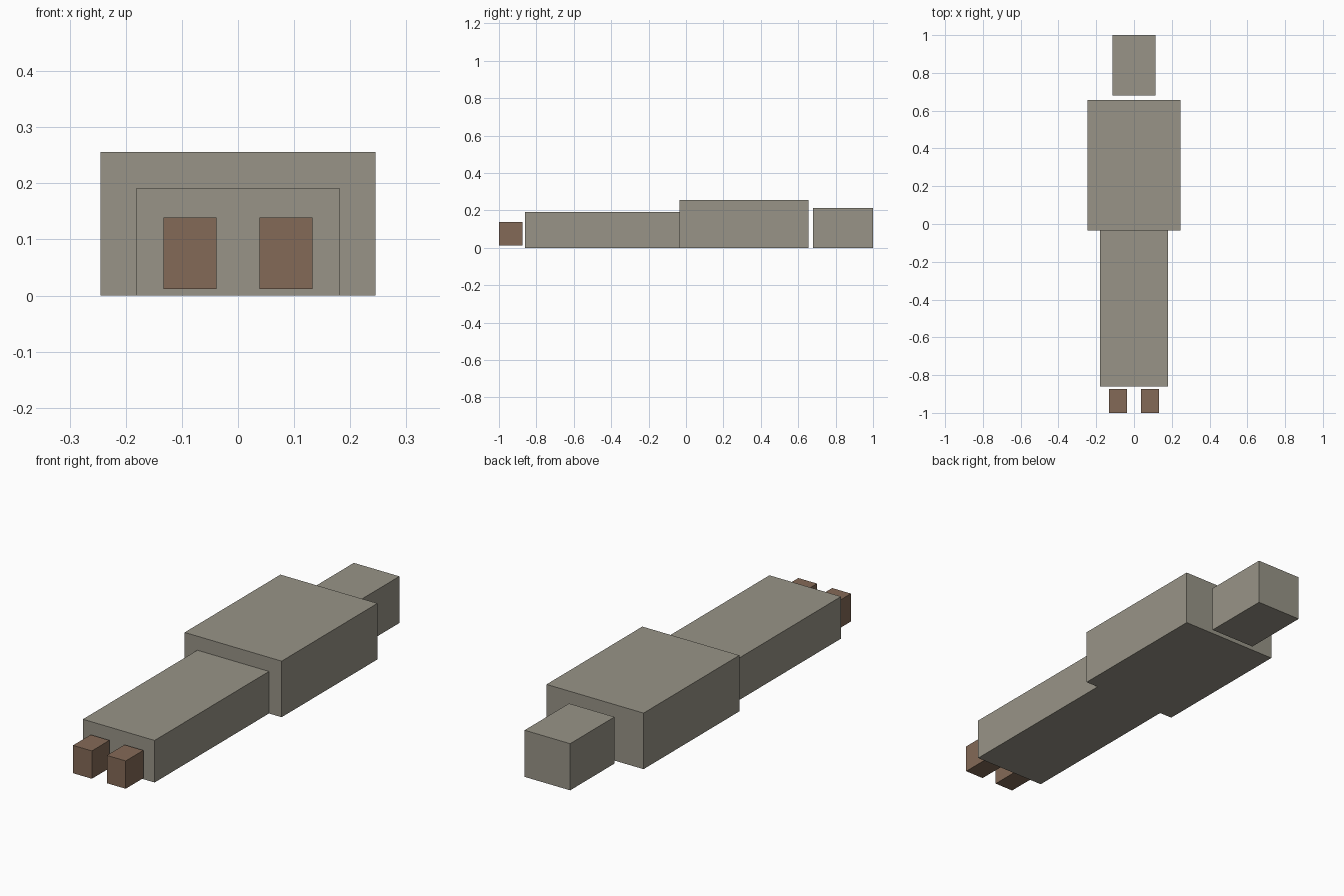
import bpy
import bmesh

if "Cube" in bpy.data.objects:
    bpy.data.objects.remove(bpy.data.objects["Cube"])


def material(name, rgb):
    m = bpy.data.materials.new(name)
    m.diffuse_color = (*rgb, 1.0)
    m.use_nodes = True
    m.node_tree.nodes["Principled BSDF"].inputs["Base Color"].default_value = m.diffuse_color
    return m


def box(name, x, y, z, mat):
    """Box from (min, max) ranges on each axis."""
    bm = bmesh.new()
    bmesh.ops.create_cube(bm, size=1.0)
    for v in bm.verts:
        v.co = [lo + (c + 0.5) * (hi - lo) for c, (lo, hi) in zip(v.co, (x, y, z))]
    mesh = bpy.data.meshes.new(name)
    bm.to_mesh(mesh)
    bm.free()
    mesh.materials.append(mat)
    obj = bpy.data.objects.new(name, mesh)
    bpy.context.collection.objects.link(obj)
    return obj


cloth = material("grey cloth", (0.314, 0.296, 0.242))
leather = material("brown leather", (0.231, 0.144, 0.095))

# Lying body: head, torso and covered legs
box("head", (-0.115, 0.115), (0.68, 1.0), (0.0, 0.213), cloth)
box("torso", (-0.245, 0.245), (-0.035, 0.656), (0.0, 0.256), cloth)
box("legs", (-0.181, 0.181), (-0.86, -0.035), (0.0, 0.192), cloth)

# Pair of boots, mirrored across x
boots = box("boots", (0.038, 0.133), (-1.0, -0.873), (0.012, 0.139), leather)
boots.modifiers.new("mirror", 'MIRROR').use_axis[0] = True
